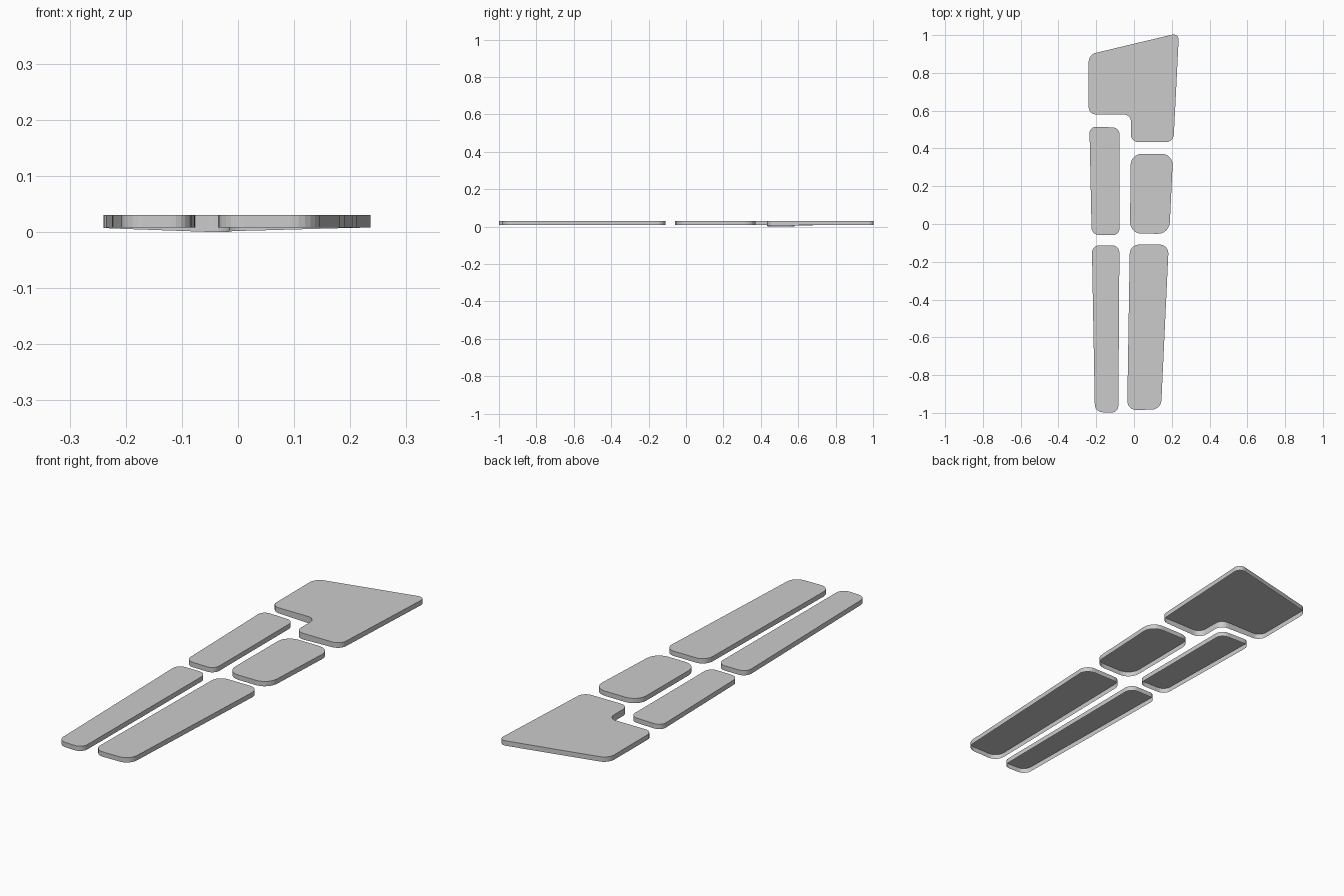
import bpy
import bmesh
from mathutils import Vector

if "Cube" in bpy.data.objects:
    bpy.data.objects.remove(bpy.data.objects["Cube"])

TOP, RIM = 0.03, 0.008
SEGMENTS = 6


def rounded(corners, radius):
    """Outline with every corner replaced by a near-circular curve."""
    pts = []
    n = len(corners)
    for i, c in enumerate(corners):
        p = Vector(c)
        start = p + (Vector(corners[i - 1]) - p).normalized() * radius
        end = p + (Vector(corners[(i + 1) % n]) - p).normalized() * radius
        h1, h2 = start.lerp(p, 0.55), end.lerp(p, 0.55)
        for k in range(SEGMENTS + 1):
            t = k / SEGMENTS
            u = 1 - t
            pts.append(start * u**3 + h1 * (3*u*u*t) + h2 * (3*u*t*t) + end * t**3)
    return pts


def panel(name, corners, radius, dip=None):
    """Thin cap with a skirt wall, open underneath; the rim may dip near a point."""
    bm = bmesh.new()
    top, low = [], []
    for p in rounded(corners, radius):
        z = RIM
        if dip:
            z *= min(1, max(0, (p - Vector(dip)).length - 0.06) / 0.2)
        top.append(bm.verts.new((p.x, p.y, TOP)))
        low.append(bm.verts.new((p.x, p.y, z)))
    bm.faces.new(top)
    for i in range(len(top)):
        bm.faces.new((top[i - 1], low[i - 1], low[i], top[i]))
    mesh = bpy.data.meshes.new(name)
    bm.to_mesh(mesh)
    bm.free()
    obj = bpy.data.objects.new(name, mesh)
    bpy.context.collection.objects.link(obj)
    return obj


# Corners run counter-clockwise seen from above
# Large notched panel at the back
panel("back_panel", [(-0.24, 0.58), (-0.016, 0.58), (-0.016, 0.434), (0.209, 0.434),
                     (0.238, 1.011), (-0.24, 0.897)], 0.038, dip=(-0.016, 0.54))

# Narrow left column
panel("left_middle_panel", [(-0.224, -0.057), (-0.077, -0.06), (-0.076, 0.51),
                            (-0.236, 0.516)], 0.036)
panel("left_front_panel", [(-0.207, -0.995), (-0.083, -1.0), (-0.077, -0.113),
                           (-0.223, -0.113)], 0.038)

# Wider right column
panel("right_middle_panel", [(-0.021, -0.051), (0.187, -0.052), (0.207, 0.371),
                             (-0.018, 0.372)], 0.06)
panel("right_front_panel", [(-0.036, -0.985), (0.143, -0.982), (0.184, -0.109),
                            (-0.022, -0.109)], 0.048)
